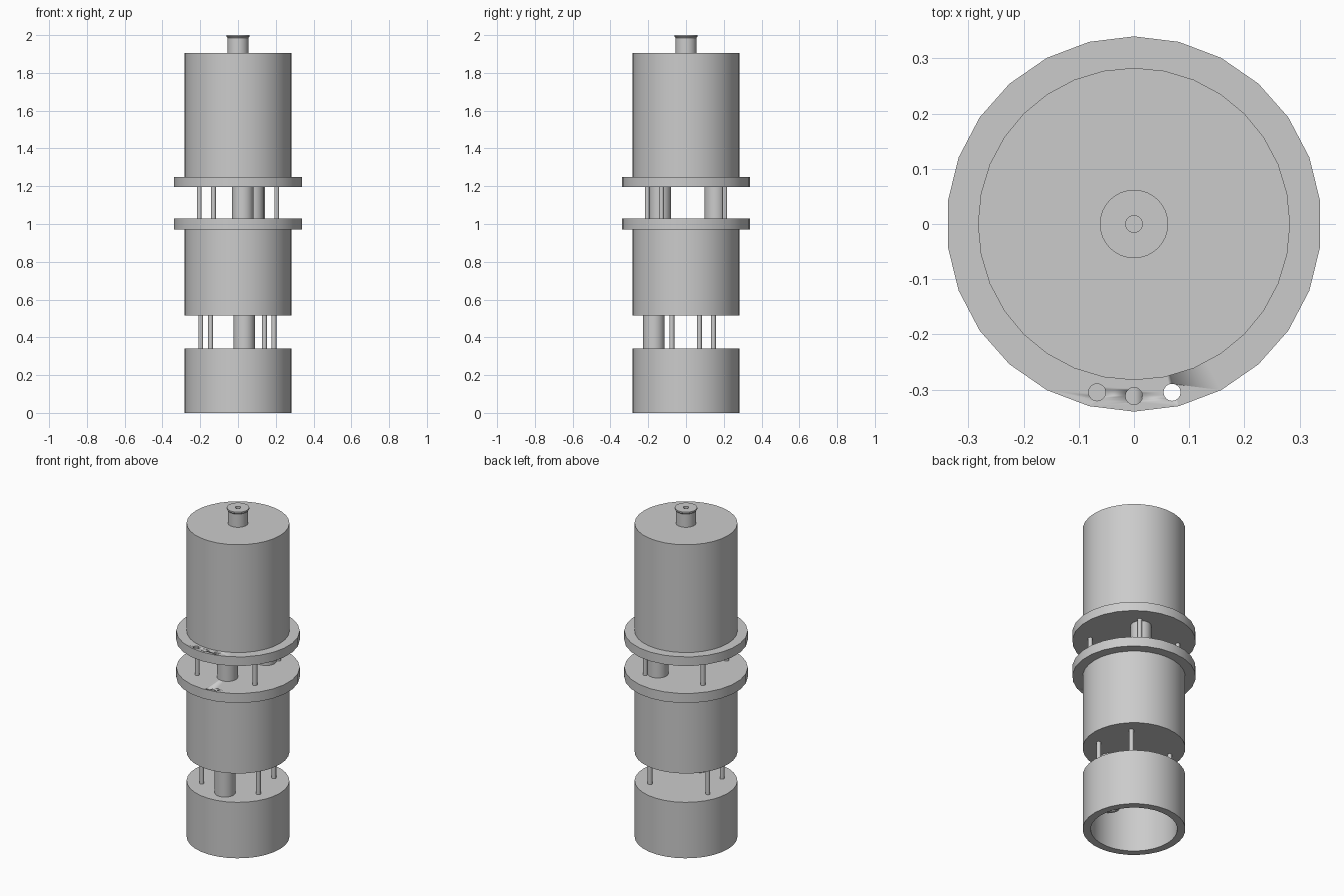
import bpy, bmesh, math
from mathutils import Vector

if "Cube" in bpy.data.objects:
    bpy.data.objects.remove(bpy.data.objects["Cube"])


def lathe(name, profile, sides=32, at=(0, 0), closed=True):
    """Revolve an (r, z) profile about a vertical axis at the given x, y."""
    bm = bmesh.new()
    vs = [bm.verts.new((0, r, z)) for r, z in profile]
    for a, b in zip(vs, vs[1:] + (vs[:1] if closed else [])):
        if profile[vs.index(a)][0] + profile[vs.index(b)][0] > 0:
            bm.edges.new((a, b))
    bmesh.ops.spin(bm, geom=bm.verts[:] + bm.edges[:], cent=(0, 0, 0),
                   axis=(0, 0, 1), angle=math.tau, steps=sides)
    bmesh.ops.remove_doubles(bm, verts=bm.verts, dist=1e-4)
    bmesh.ops.recalc_face_normals(bm, faces=bm.faces)
    bmesh.ops.translate(bm, verts=bm.verts, vec=Vector((at[0], at[1], 0)))
    me = bpy.data.meshes.new(name)
    bm.to_mesh(me)
    bm.free()
    ob = bpy.data.objects.new(name, me)
    bpy.context.collection.objects.link(ob)
    bpy.ops.object.select_all(action='DESELECT')
    ob.select_set(True)
    bpy.context.view_layer.objects.active = ob
    bpy.ops.object.shade_smooth_by_angle(angle=math.radians(30))
    return ob


def solid(name, r, z0, z1, sides=32, at=(0, 0)):
    return lathe(name, [(0, z0), (r, z0), (r, z1), (0, z1)], sides, at, False)


def pipe(name, r0, r1, z0, z1, at):
    return lathe(name, [(r0, z0), (r1, z0), (r1, z1), (r0, z1)], 32, at)


def flange(name, z0, z1, holes):
    """Wide 26-sided disc with bolt holes cut near the front rim."""
    ob = solid(name, 0.34, z0, z1, 26)
    for i, p in enumerate(holes):
        cutter = solid(f"{name}_cutter_{i}", 0.0155, z0 - 0.05, z1 + 0.05, 16, p)
        cutter.hide_render = True
        cutter.hide_set(True)
        mod = ob.modifiers.new("hole", 'BOOLEAN')
        mod.operation = 'DIFFERENCE'
        mod.solver = 'EXACT'
        mod.object = cutter


R, WALL = 0.283, 0.239

# Open-bottomed base can
lathe("base_can", [(WALL, 0), (R, 0), (R, 0.34), (0, 0.34), (0, 0.285), (WALL, 0.285)])

# Middle can and its flange
lathe("middle_can", [(0, 0.515), (R, 0.515), (R, 0.97), (WALL, 0.97),
                     (WALL, 0.57), (0, 0.57)])
flange("middle_flange", 0.97, 1.028, [(0.069, -0.305), (0.03, -0.315)])

# Upper can and its flange
flange("upper_flange", 1.195, 1.25, [(-0.067, -0.305), (0, -0.312), (0.069, -0.305)])
lathe("upper_can", [(WALL, 1.25), (R, 1.25), (R, 1.905), (0.015, 1.905),
                    (0.015, 1.85), (WALL, 1.85)])

# Top spout with a flared lip and bore
lathe("spout", [(0.015, 1.905), (0.056, 1.905), (0.056, 1.985), (0.062, 1.992),
                (0.062, 2.0), (0.015, 2.0)])

# Thin support rods
for i, p in enumerate([(-0.145, -0.14), (0.19, -0.075), (0.14, 0.145), (-0.197, 0.071)]):
    solid(f"lower_rod_{i}", 0.013, 0.335, 0.52, 16, p)
for i, p in enumerate([(-0.13, -0.205), (0.205, -0.13), (0.13, 0.205), (-0.205, 0.13)]):
    solid(f"upper_rod_{i}", 0.013, 1.02, 1.2, 16, p)

# Wide transfer pipes
pipe("lower_pipe", 0.042, 0.057, 0.2, 0.56, (0.032, -0.17))
pipe("upper_front_pipe", 0.042, 0.057, 1.0, 1.22, (0.025, -0.137))
pipe("upper_rear_pipe", 0.042, 0.057, 1.0, 1.22, (0.08, 0.155))
